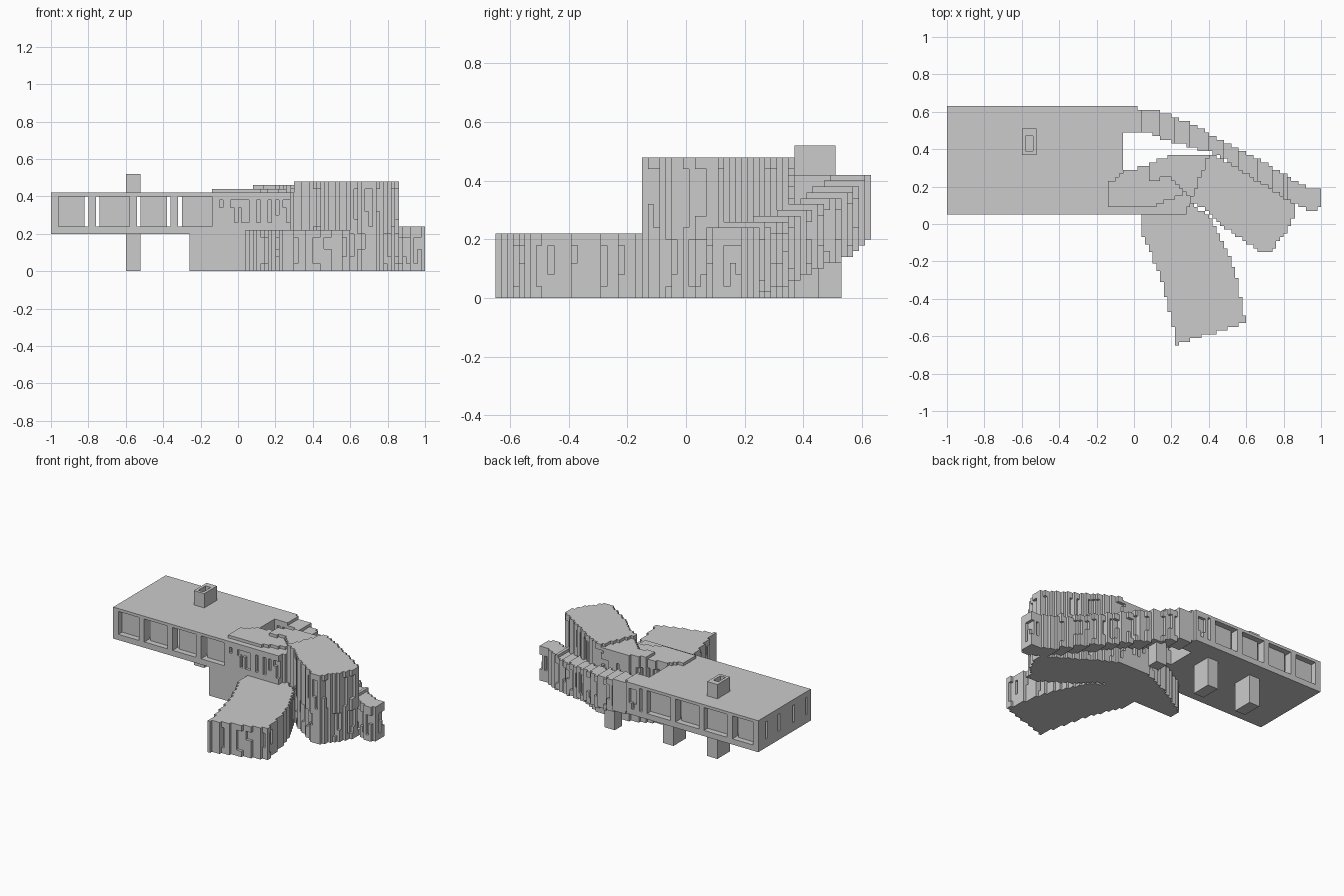
import bpy, random
from math import floor

if "Cube" in bpy.data.objects:
    bpy.data.objects.remove(bpy.data.objects["Cube"])

H = 0.02          # module of the stepped surfaces
random.seed(4)


def in_poly(x, y, poly):
    hit = False
    for (ax, ay), (bx, by) in zip(poly, poly[1:] + poly[:1]):
        if (ay > y) != (by > y) and x < (bx - ax) * (y - ay) / (by - ay) + ax:
            hit = not hit
    return hit


def rect(x0, x1, y0, y1):
    return [(x0, y0), (x1, y0), (x1, y1), (x0, y1)]


def footprint(poly):
    # module cells whose centre lies in the outline
    return {(i, j) for i in range(-50, 50) for j in range(-33, 34)
            if in_poly((i + 0.5) * H + 1e-5, j * H + 1e-5, poly)}


def column(cells, col, z0, z1):
    cells.update((*col, k) for k in range(round(z0 / H), round(z1 / H)))


def rim_of(foot):
    return {(i, j) for i, j in foot
            if any(n not in foot for n in ((i+1, j), (i-1, j), (i, j+1), (i, j-1)))}


# outward direction and corner loop for each side of a cell
SIDES = [((1, 0, 0), [(1, 0, 0), (1, 1, 0), (1, 1, 1), (1, 0, 1)]),
         ((-1, 0, 0), [(0, 0, 0), (0, 0, 1), (0, 1, 1), (0, 1, 0)]),
         ((0, 1, 0), [(0, 1, 0), (0, 1, 1), (1, 1, 1), (1, 1, 0)]),
         ((0, -1, 0), [(0, 0, 0), (1, 0, 0), (1, 0, 1), (0, 0, 1)]),
         ((0, 0, 1), [(0, 0, 1), (1, 0, 1), (1, 1, 1), (0, 1, 1)]),
         ((0, 0, -1), [(0, 0, 0), (0, 1, 0), (1, 1, 0), (1, 0, 0)])]


def skin(name, cells):
    # make the outer surface of a set of cells
    index, verts, faces = {}, [], []
    for i, j, k in sorted(cells):
        for (a, b, c), loop in SIDES:
            if (i + a, j + b, k + c) in cells:
                continue
            face = []
            for p, q, r in loop:
                key = (i + p, j + q, k + r)
                if key not in index:
                    index[key] = len(verts)
                    verts.append((key[0] * H, (key[1] - 0.5) * H, key[2] * H))
                face.append(index[key])
            faces.append(face)
    mesh = bpy.data.meshes.new(name)
    mesh.from_pydata(verts, [], faces)
    obj = bpy.data.objects.new(name, mesh)
    bpy.context.collection.objects.link(obj)


def wing(name, poly, base, top, bands):
    # stepped volume with irregular recessed windows in the given height bands
    foot, cells = footprint(poly), set()
    for i, j in foot:
        x = (i + 0.5) * H
        column(cells, (i, j), base(x), top(x))
    for i, j in sorted(rim_of(foot)):
        b = base((i + 0.5) * H)
        for lo, hi in bands:
            if random.random() < 0.38:
                cut = random.choice((0, 0, 0.04, 0.08))
                hole = set()
                column(hole, (i, j), b + lo + cut, b + hi)
                cells -= hole
    skin(name, cells)


# raised hall: hollow, floor and roof, glazed long walls with open slots
foot, hall = footprint(rect(-1, -0.06, 0.05, 0.63)), set()
rows = [j for _, j in foot]
front, back = min(rows), max(rows)
for i, j in foot:
    column(hall, (i, j), 0.20, 0.24)
    column(hall, (i, j), 0.40, 0.42)
    bay = (i + 50) % 11
    edge = min(j - front, back - j)
    slot = bay == 1 or (bay == 9 and (i + 50) // 11 % 2 == 0)
    pier = bay in (0, 10)
    end = i in (-50, -49, -4)
    if (edge < 3 and pier) or (edge == 2 and not slot) or (end and edge < 99):
        column(hall, (i, j), 0.24, 0.40)
# narrow slots in the end wall
for y in (0.10, 0.24, 0.40, 0.54):
    for j in (round(y / H),):
        hole = set()
        column(hole, (-50, j), 0.26, 0.38)
        hall -= hole
skin("raised_hall", hall)

# supports below the hall and the ramp, and the roof shaft
def block(name, outline, z0, z1):
    wing(name, outline, lambda x: z0, lambda x: z1, [])


block("hall_pier_outer", rect(-0.60, -0.52, 0.37, 0.51), 0, 0.20)
block("hall_pier_inner", rect(-0.26, -0.18, 0.37, 0.51), 0, 0.20)
block("ramp_pier", rect(0.18, 0.26, 0.45, 0.53), 0, 0.16)
shaft = set()
for c in footprint(rect(-0.60, -0.52, 0.37, 0.51)):
    open_top = -0.59 < (c[0] + 0.5) * H < -0.54 and 0.39 < c[1] * H < 0.47
    column(shaft, c, 0.42, 0.46 if open_top else 0.51)
skin("roof_shaft", shaft)

# ground floor wall below the connector
block("ground_wedge", [(-0.26, 0.05), (0.06, 0.05), (0.06, 0.29), (0, 0.29),
                       (-0.26, 0.13)], 0, 0.20)

# connector between hall and wings, with its stepped roof
wing("connector", [(-0.14, 0.05), (0.28, 0.05), (0.30, 0.12), (0.40, 0.37), (0.20, 0.37),
                   (0.14, 0.35), (0.0, 0.29), (-0.06, 0.29), (-0.14, 0.2)],
     lambda x: 0.20 if x < 0.04 else 0.0, lambda x: 0.42, [(0.06, 0.18), (0.26, 0.38)])
block("roof_step_low", [(-0.14, 0.09), (0.10, 0.09), (0.28, 0.17), (0.38, 0.37), (0.20, 0.37),
                        (0.0, 0.29), (-0.06, 0.29), (-0.14, 0.21)], 0.42, 0.44)
block("roof_step_high", [(0.08, 0.23), (0.20, 0.25), (0.28, 0.17), (0.30, 0.12), (0.40, 0.37),
                         (0.20, 0.37), (0.08, 0.32)], 0.44, 0.46)

# tall two-storey wing
wing("tall_wing", [(0.30, 0.12), (0.40, 0.37), (0.47, 0.35), (0.60, 0.27), (0.87, 0.10),
                   (0.86, 0.05), (0.80, -0.06), (0.73, -0.15), (0.66, -0.14),
                   (0.50, -0.03), (0.36, 0.09)],
     lambda x: 0, lambda x: 0.48, [(0.04, 0.20), (0.24, 0.44)])

# low single-storey wing
wing("low_wing", [(0.05, 0.06), (0.30, 0.12), (0.40, 0.04), (0.47, -0.08), (0.54, -0.25),
                  (0.60, -0.53), (0.23, -0.64), (0.14, -0.27), (0.05, -0.06)],
     lambda x: 0, lambda x: 0.22, [(0.04, 0.18)])

# curved wing that slopes down to the ground
outer = [(-0.06, 0.63), (0.10, 0.61), (0.20, 0.58), (0.30, 0.54), (0.50, 0.43),
         (0.70, 0.33), (0.85, 0.24), (0.93, 0.19), (1.0, 0.19)]
inner = [(1.0, 0.09), (0.95, 0.07), (0.87, 0.11), (0.75, 0.17), (0.60, 0.27),
         (0.45, 0.37), (0.35, 0.40), (0.20, 0.44), (0.10, 0.48), (-0.06, 0.49)]


def slope(x):
    return H * floor(max(0.0, 0.2 - 0.23 * max(0, x)) / H + 0.5)


wing("sloping_curved_wing", outer + inner, slope,
     lambda x: slope(x) + (0.22 if x < 0.8 else 0.24), [(0.04, 0.18)])
